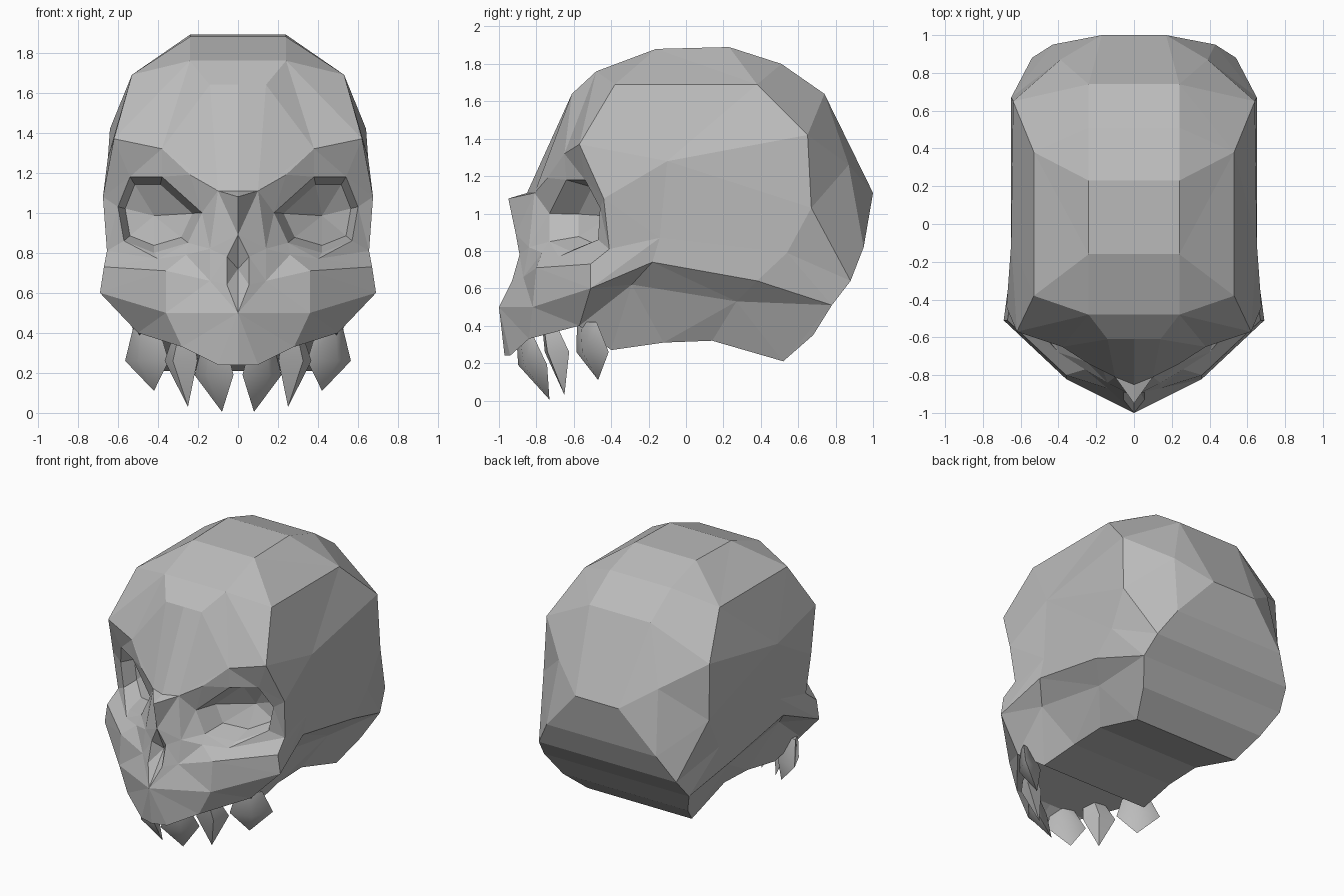
import bpy, bmesh, math
from mathutils import Vector

cube = bpy.data.objects.get("Cube")
if cube:
    bpy.data.objects.remove(cube)

bone = bpy.data.materials.new("bone_grey")
bone.use_nodes = True
colour = (.5, .5, .5, 1)
bone.diffuse_color = colour
bone.node_tree.nodes["Principled BSDF"].inputs["Base Color"].default_value = colour


def points(*rows):
    return [Vector(r) for r in rows]


def face(bm, cache, corners):
    """Add a face, sharing corners that already exist."""
    verts = []
    for p in corners:
        key = tuple(round(c, 4) for c in p)
        if key not in cache:
            cache[key] = bm.verts.new(key)
        if cache[key] not in verts:
            verts.append(cache[key])
    if len(verts) > 2 and not bm.faces.get(verts):
        bm.faces.new(verts)


def bridge(a, b):
    """Fill the strip between two lines, taking the shorter diagonal each time."""
    i = j = 0
    while i < len(a) - 1 or j < len(b) - 1:
        step_a = (a[i + 1] - b[j]).length if i < len(a) - 1 else math.inf
        step_b = (b[j + 1] - a[i]).length if j < len(b) - 1 else math.inf
        if step_a <= step_b:
            face(skull, shared, (a[i], a[i + 1], b[j]))
            i += 1
        else:
            face(skull, shared, (a[i], b[j + 1], b[j]))
            j += 1


def fan(ring, centre):
    for p, q in zip(ring, ring[1:] + ring[:1]):
        face(skull, shared, (p, q, centre))


def finish(bm, name, smooth=False):
    """Mirror to the other side and make the object, keeping steep edges sharp."""
    bmesh.ops.mirror(bm, geom=bm.verts[:] + bm.edges[:] + bm.faces[:],
                     axis='X', merge_dist=.001)
    bmesh.ops.recalc_face_normals(bm, faces=bm.faces)
    for f in bm.faces:
        f.smooth = smooth
    for e in bm.edges:
        e.smooth = e.calc_face_angle(0) < 1
    mesh = bpy.data.meshes.new(name)
    bm.to_mesh(mesh)
    bm.free()
    mesh.materials.append(bone)
    obj = bpy.data.objects.new(name, mesh)
    bpy.context.collection.objects.link(obj)


skull = bmesh.new()
shared = {}

# Key lines of the left half: crown and nape run over the top to the back
crown = points((.1, -.81, 1.11), (.14, -.61, 1.64), (.24, -.48, 1.76), (.24, -.16, 1.88),
               (.24, .23, 1.89), (.24, .51, 1.8), (.24, .74, 1.64), (.17, 1, 1.11))
nape = points((.43, .95, .82), (.54, .88, .64), (.57, .78, .51))
heel = points((.49, .68, .35), (.41, .52, .21))
temple = points((.53, -.38, 1.69), (.53, .38, 1.69), (.64, .65, 1.42),
                (.65, .67, 1.03), (.64, .54, .79), (.64, .38, .64))
brow = points((.24, -.74, 1.19), (.38, -.65, 1.32), (.62, -.57, 1.37))

# Face lines
nose = points((0, -.85, 1.11), (0, -.95, 1.08), (0, -.91, .89),
              (.055, -.89, .78), (.055, -.93, .64), (0, -1, .5))
nose_side = points((.14, -.84, .82), (.14, -.87, .66))
cheekbone = points((.675, -.44, 1.08), (.655, -.41, .81))
socket_floor = points((.4, -.68, .77), (.26, -.77, .79))
cheek = points((.36, -.8, .71), (.67, -.51, .73))
muzzle = points((0, -1, .5), (.36, -.82, .5), (.69, -.51, .6))
jaw = points((0, -.97, .24), (.1, -.94, .24), (.28, -.84, .33), (.5, -.57, .4))
socket_rim = points((.18, -.73, 1), (.38, -.64, 1.18), (.54, -.54, 1.18), (.6, -.46, 1.03),
                    (.57, -.47, .86), (.42, -.62, .8), (.25, -.73, .85))

# Underside lines
crest = points((.64, -.18, .74))
ledge = points((.53, -.29, .62), (.52, .27, .53))
base = points((.42, -.4, .27), (.4, -.12, .31), (.4, .14, .32))

# Forehead, vault and back of the head
bridge(crown[:4], crown[:1] + brow + temple[:1])
bridge(crown[3:7], temple[:3])
fan([crown[6], crown[7], nape[0], temple[3], temple[2]], Vector((.39, .87, 1.26)))
bridge(nape, temple[3:])

# Side wall
wall = [brow[2]] + temple + crest + [muzzle[2], cheek[1], cheekbone[1], cheekbone[0], brow[2]]
hub = points((.65, -.1, 1.28), (.64, -.14, .87))
bridge(wall, [hub[0], hub[1], hub[0]])

# Eye socket: frame, sunken walls and back
frame = crown[:1] + brow + cheekbone + socket_floor + nose_side[:1] + crown[:1]
bridge(frame, socket_rim + socket_rim[:1])
middle = sum(socket_rim, Vector()) / len(socket_rim)
sunk = [middle.lerp(p, .8) + Vector((0, .13, 0)) for p in socket_rim]
bridge(socket_rim + socket_rim[:1], sunk + sunk[:1])
fan(sunk, middle + Vector((0, .2, 0)))

# Nose, cheeks and muzzle, with a sunken nostril
bridge(nose, crown[:1] + nose_side)
fan_centre = Vector((0, -.83, .72))
for p, q in zip(nose[2:], nose[3:]):
    face(skull, shared, (p, q, fan_centre))
bridge(nose_side[:1] + socket_floor[::-1] + cheekbone[1:], nose_side[1:] + cheek)
bridge(nose_side[1:] + cheek, muzzle)
bridge(muzzle, jaw)

# Overhanging band, lower band and flat middle strip
lower = jaw[3:] + ledge + nape[2:]
bridge(muzzle[2:] + crest + temple[5:] + nape[2:], lower)
bridge(lower, base + heel[::-1])
outline = crown + nape + heel + base[::-1] + jaw[:0:-1]
centre = [Vector((0, p.y, p.z)) for p in outline]
centre[0], centre[-1] = nose[0], jaw[0]
for k in range(len(outline) - 1):
    face(skull, shared, (outline[k], outline[k + 1], centre[k + 1], centre[k]))
finish(skull, "skull")

# Teeth: pointed blades along the jaw (root, middle, tip, half width, half thickness)
teeth = bmesh.new()
along = Vector((.78, .62, 0))
across = Vector((.62, -.78, 0))
for root, middle, tip, width, depth in (
        ((.12, -.86, .34), (.12, -.82, .19), (.08, -.73, .005), .125, .06),
        ((.27, -.73, .4), (.285, -.69, .26), (.25, -.65, .03), .105, .065),
        ((.46, -.53, .42), (.455, -.5, .26), (.42, -.47, .11), .14, .07)):
    rings = []
    for spot, size in ((root, .6), (middle, 1)):
        rings.append([teeth.verts.new(Vector(spot) + d * size) for d in
                      (along * width, across * depth, along * -width, across * -depth)])
    point = teeth.verts.new(tip)
    teeth.faces.new(rings[0])
    for k in range(4):
        n = (k + 1) % 4
        teeth.faces.new((rings[0][k], rings[0][n], rings[1][n], rings[1][k]))
        teeth.faces.new((rings[1][k], rings[1][n], point))
finish(teeth, "teeth", smooth=True)
